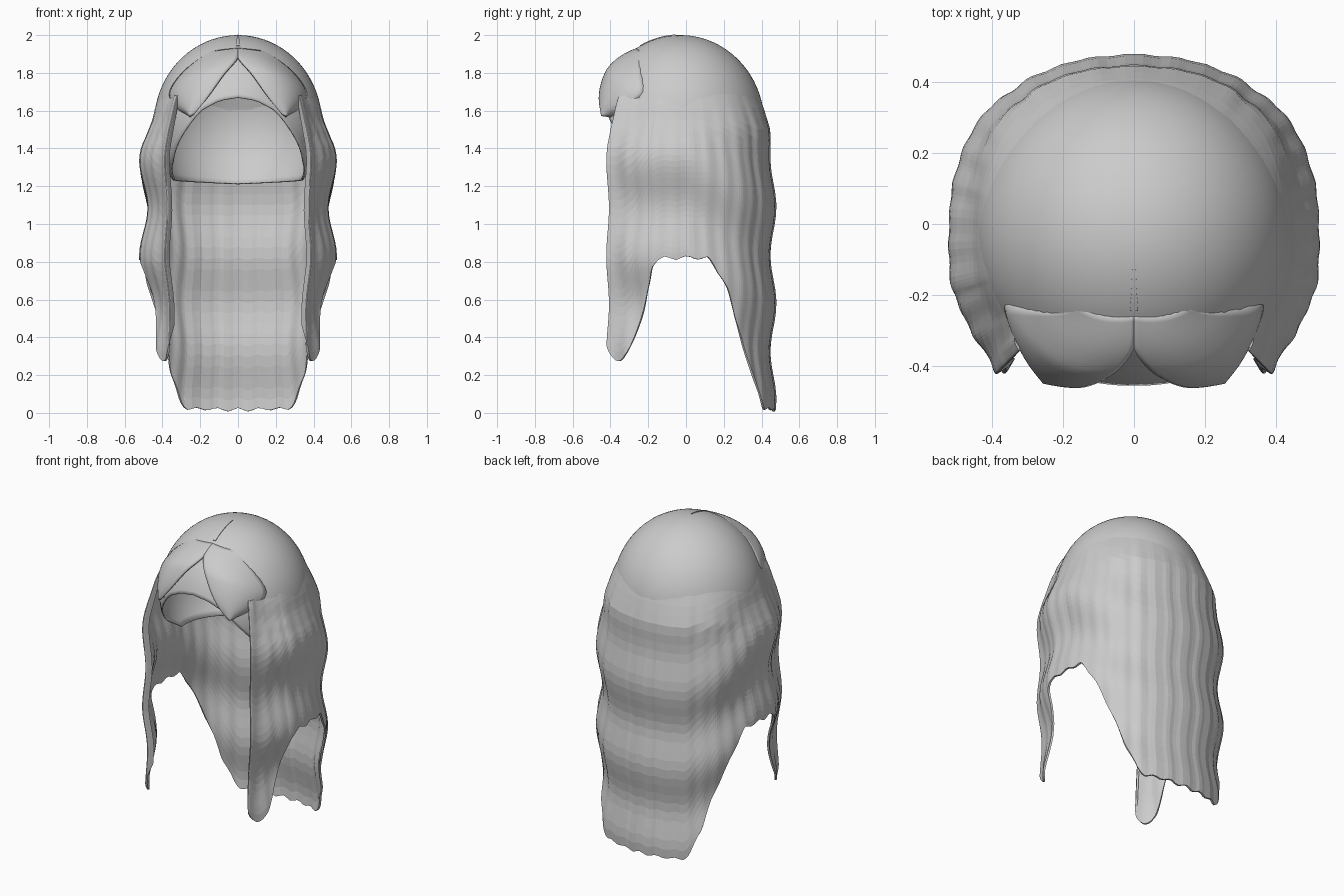
import bpy, bmesh, math
from mathutils import Vector

if "Cube" in bpy.data.objects:
    bpy.data.objects.remove(bpy.data.objects["Cube"])

CY, CZ = -0.03, 1.53           # scalp centre
RX, RZ = 0.445, 0.47           # scalp radii (round in plan)

grey = bpy.data.materials.new("hair_grey")
grey.diffuse_color = (0.6, 0.6, 0.6, 1)
grey.use_nodes = True
grey.node_tree.nodes["Principled BSDF"].inputs["Base Color"].default_value = grey.diffuse_color


def clamp(v):
    return max(0.0, min(1.0, v))


def lerp_table(table, x):
    """Piecewise linear lookup in a list of (x, value) pairs."""
    for (x0, v0), (x1, v1) in zip(table, table[1:]):
        if x <= x1:
            return v0 + (v1 - v0) * clamp((x - x0) / (x1 - x0))
    return table[-1][1]


def spline(points, sub):
    """Catmull-Rom samples through the points."""
    pts = [Vector(p) for p in points]
    pts = [pts[0] * 2 - pts[1]] + pts + [pts[-1] * 2 - pts[-2]]
    out = []
    for a, b, c, d in zip(pts, pts[1:], pts[2:], pts[3:]):
        for k in range(sub):
            t = k / sub
            out.append(0.5 * (2 * b + (c - a) * t + (2 * a - 5 * b + 4 * c - d) * t * t
                              + (3 * b - a - 3 * c + d) * t ** 3))
    return out + [pts[-2]]


def sheet(name, rows, thickness, smooth, mirror=False):
    """Skin rows of points and give the sheet an inward thickness."""
    bm = bmesh.new()
    grid = [[bm.verts.new(p) for p in row] for row in rows]
    for r0, r1 in zip(grid, grid[1:]):
        for j in range(len(r0) - 1):
            bm.faces.new((r0[j], r1[j], r1[j + 1], r0[j + 1]))
    bmesh.ops.remove_doubles(bm, verts=bm.verts, dist=1e-5)
    mesh = bpy.data.meshes.new(name)
    bm.to_mesh(mesh)
    bm.free()
    obj = bpy.data.objects.new(name, mesh)
    bpy.context.collection.objects.link(obj)
    mesh.materials.append(grey)
    if mirror:
        m = obj.modifiers.new("mirror", 'MIRROR')
        m.use_mirror_merge = False
    s = obj.modifiers.new("thickness", 'SOLIDIFY')
    s.thickness, s.offset = thickness, -1
    if smooth:
        bpy.context.view_layer.objects.active = obj
        obj.select_set(True)
        bpy.ops.object.shade_smooth_by_angle(angle=math.radians(40))
        obj.select_set(False)
    return obj


# Scalp: dome whose lower rim rises into an arch over the face
rim = [(0, 1.67), (13, 1.655), (27, 1.6), (42, 1.47), (59, 1.33), (80, 1.235), (180, 1.21)]
COLS, ROWS = 72, 28
rows = []
for i in range(ROWS + 1):
    row = []
    for j in range(COLS + 1):
        a = 2 * math.pi * (j % COLS) / COLS          # 0 is the front
        deg = math.degrees(min(a, 2 * math.pi - a))
        th = math.acos((lerp_table(rim, deg) - CZ) / RZ) * i / ROWS
        r = RX * math.sin(th)
        row.append((r * math.sin(a), CY - r * math.cos(a), CZ + RZ * math.cos(th)))
    rows.append(row)
sheet("scalp", rows, 0.008, True)

# Long hair: wavy curtain; plan points are x, y, hem height from face to centre back
plan = [(.355, -.385, .46), (.382, -.415, .36), (.402, -.365, .28), (.435, -.305, .31),
        (.46, -.25, .48), (.482, -.2, .67), (.495, -.16, .80), (.5, -.05, .82),
        (.495, .08, .82), (.485, .13, .80), (.465, .2, .68), (.43, .27, .5),
        (.385, .325, .32), (.335, .36, .17), (.28, .4, .035), (.15, .447, .02), (0, .463, .015)]
half = spline(plan, 6)
loop = half + [Vector((-p.x, p.y, p.z)) for p in reversed(half[:-1])]
arc = [0.0]                                          # distance from the centre back
for p, q in zip(half[::-1], half[-2::-1]):
    arc.append(arc[-1] + (p.xy - q.xy).length)
flare = [(1.35, 1), (1.42, .99), (1.52, .95), (1.62, .9), (1.72, .82)]
LAYERS = 30
rows = [[] for _ in range(LAYERS + 1)]
for j, p in enumerate(loop):
    s_arc = arc[abs(j - len(half) + 1)]
    edge = clamp((-p.y - 0.3) / 0.08)
    back = clamp(p.y / 0.42)
    top = 1.73 - 0.05 * edge
    tooth = abs((s_arc / 0.11) % 1 * 2 - 1) - 0.5    # zigzag hem
    hem = max(0, p.z + 0.022 * tooth * (1 - edge))
    ray = Vector((p.x, p.y - CY, 0))
    out = ray.normalized()
    fold = 0.002 * math.sin(2 * math.pi * s_arc / 0.09) * (1 - edge)
    amp = 0.022 - 0.006 * back - 0.012 * edge
    front = clamp((-p.y - 0.15) / 0.1)
    for i in range(LAYERS + 1):
        z = top + (hem - top) * i / LAYERS
        s = lerp_table(flare, z)
        s += (1 - s) * 0.2 * edge
        wave = amp * math.cos(2 * math.pi * (z - 1.34 + 0.25 * back) / 0.51)
        r = ray.length * s + (wave + fold) * clamp((1.70 - z) / 0.3)
        w = clamp((z - 1.5) / (top - 1.5)) * (1 - 0.7 * edge)
        cap = RX * math.sqrt(1 - (clamp(z - CZ) / RZ) ** 2) - 0.006
        r += (cap - r) * w                           # melt into the scalp at the top
        tuck = 1 - 0.055 * front * clamp((0.8 - z) / 0.4)
        rows[i].append((out.x * r * tuck, CY + out.y * r, z))
sheet("long_hair", rows, 0.012, False)

# Fringe: two swept locks that part at the centre and end in points
inner = spline([(0, 1.935, 0), (0, 1.87, 0), (.08, 1.76, 0), (.15, 1.66, 0), (.22, 1.57, 0)], 6)
outer = spline([(.15, 1.92, 0), (.29, 1.81, 0), (.365, 1.70, 0), (.335, 1.62, 0), (.25, 1.565, 0)], 6)


def on_scalp(x, z, d):
    """Point on the scalp front, lifted by d along its normal."""
    y = -RX * math.sqrt(max(0, 1 - (x / RX) ** 2 - ((z - CZ) / RZ) ** 2))
    n = Vector((x / RX ** 2, y / RX ** 2, (z - CZ) / RZ ** 2)).normalized()
    return Vector((x, CY + y, z)) + n * d


rows = []
for i, (a, b) in enumerate(zip(inner, outer)):
    t = i / (len(inner) - 1)
    row = []
    for j in range(17):
        u = j / 16
        p = a.lerp(b, u)
        lift = (0.036 * (1 - u ** 3) + 0.016 * math.sin(math.pi * u)) * clamp(t / 0.4)
        v = on_scalp(p.x, p.y, lift - 0.001)
        v.x = max(0, v.x)
        row.append(v)
    rows.append(row)
sheet("fringe", rows, 0.014, True, mirror=True)

# Parting: thin tapered strip along the crown
rows = []
for i in range(9):
    y = -0.055 - 0.19 * i / 8
    z = CZ + RZ * math.sqrt(1 - ((y - CY) / RX) ** 2) + 0.004
    w = 0.001 + 0.01 * i / 8
    rows.append([(-w, y, z), (w, y, z)])
sheet("parting", rows, 0.006, False)
